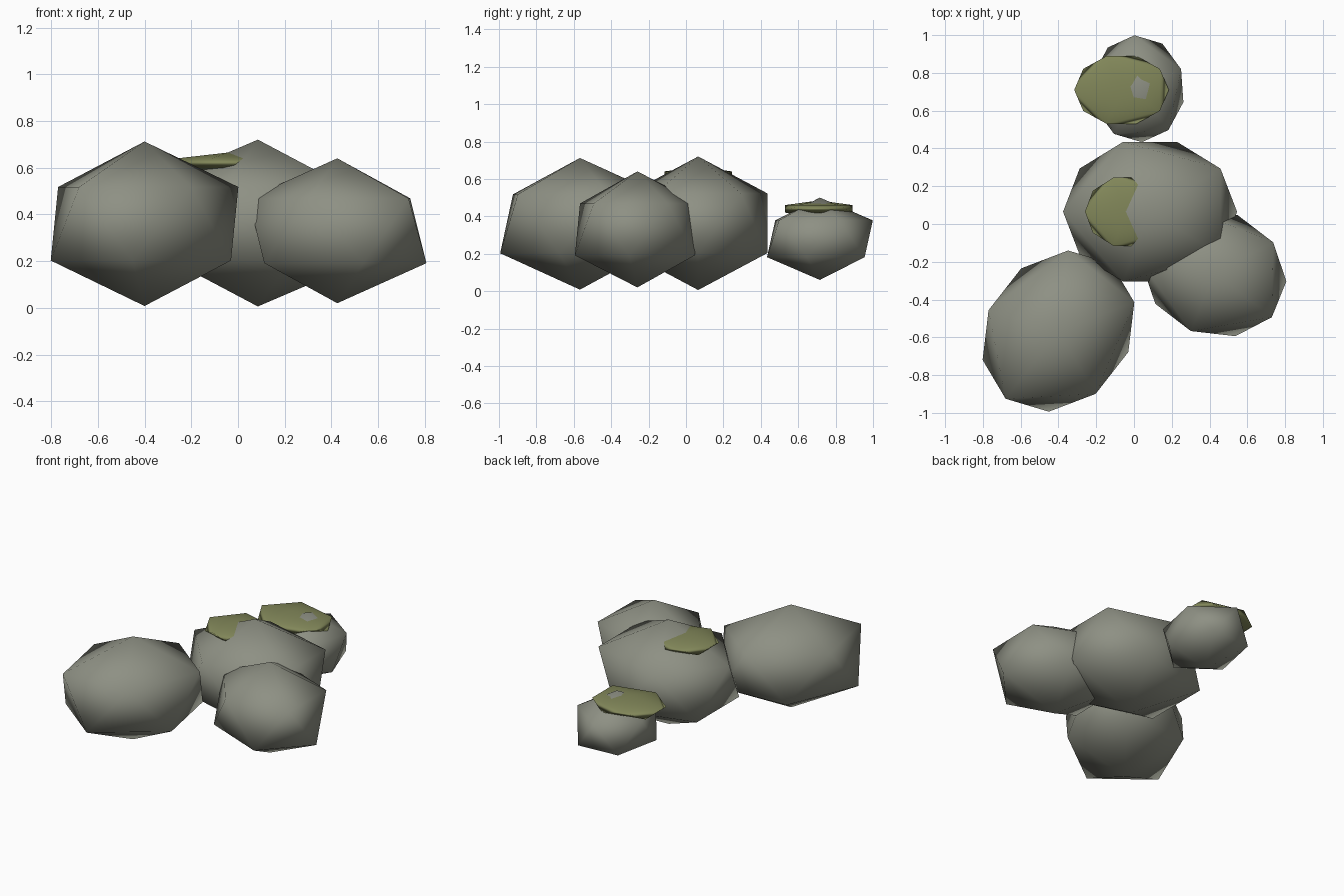
import bpy
from math import radians

cube = bpy.data.objects.get("Cube")
if cube:
    bpy.data.objects.remove(cube, do_unlink=True)


def make_material(name, colour):
    mat = bpy.data.materials.new(name)
    mat.use_nodes = True
    mat.diffuse_color = colour
    mat.node_tree.nodes["Principled BSDF"].inputs["Base Color"].default_value = colour
    return mat


stone = make_material("grey_stone", (0.27, 0.28, 0.23, 1))
moss = make_material("olive_moss", (0.22, 0.24, 0.10, 1))


def boulder(name, mat, centre, radii, turn):
    """A stretched twenty-sided ball with smooth shading."""
    bpy.ops.mesh.primitive_ico_sphere_add(
        subdivisions=1, radius=1, location=centre, rotation=(0, 0, radians(turn)))
    obj = bpy.context.object
    obj.name = name
    obj.scale = radii
    obj.data.materials.append(mat)
    bpy.ops.object.shade_smooth()
    return obj


# Four rocks resting close together
boulder("front_right_rock", stone, (-0.40, -0.567, 0.36), (0.508, 0.423, 0.352), 232)
boulder("middle_rock", stone, (0.085, 0.065, 0.363), (0.515, 0.435, 0.357), 180)
boulder("front_left_rock", stone, (0.425, -0.26, 0.33), (0.37, 0.435, 0.31), 248)
boulder("back_rock", stone, (0.022, 0.716, 0.28), (0.317, 0.275, 0.22), 94)

# Flat moss caps sunk into two of the rocks
boulder("middle_moss", moss, (-0.042, 0.065, 0.62), (0.243, 0.212, 0.045), 180)
boulder("back_moss", moss, (-0.066, 0.71, 0.44), (0.28, 0.212, 0.045), 180)
